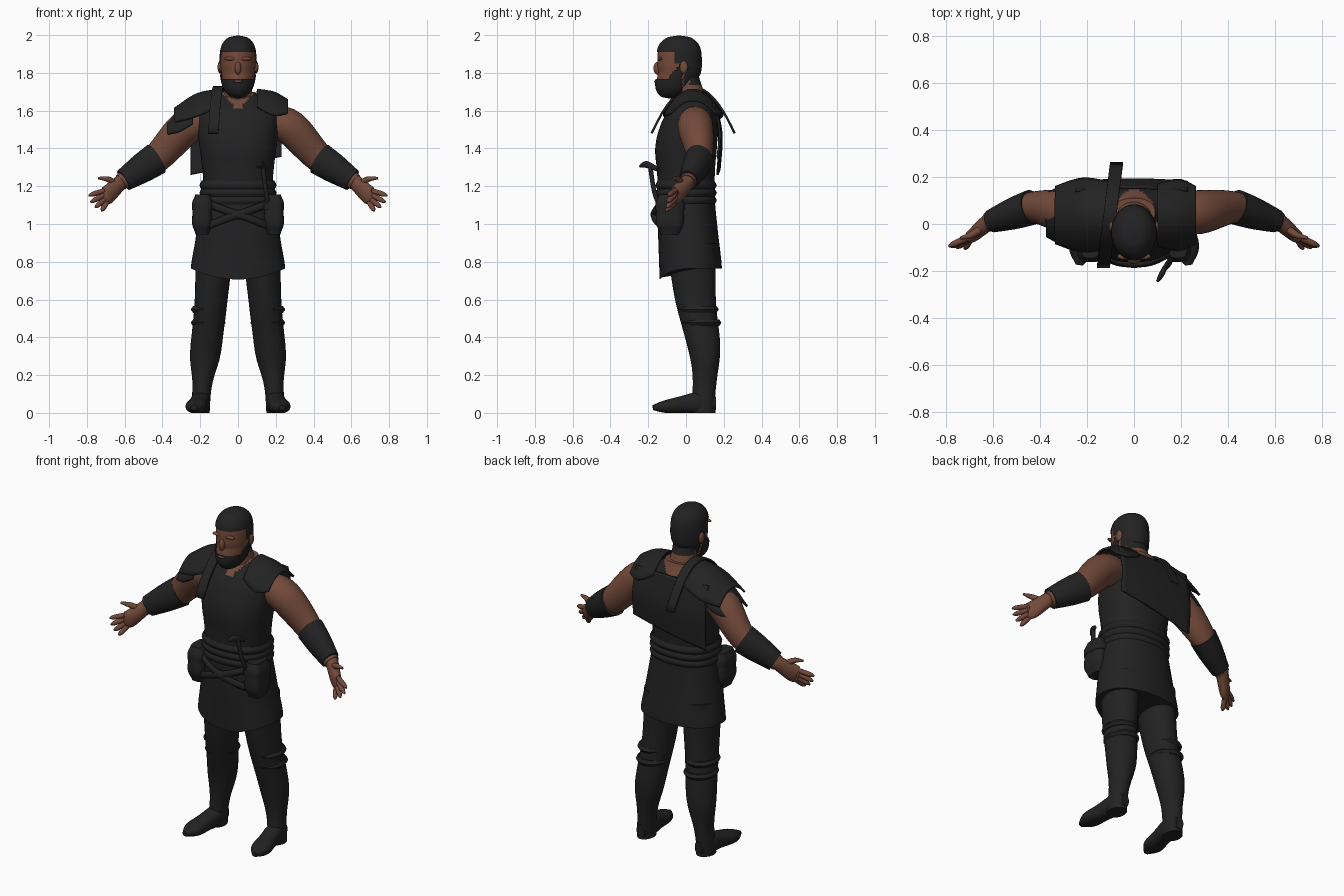
import bpy, bmesh, math
from mathutils import Vector

cube = bpy.data.objects.get("Cube")
if cube:
    bpy.data.objects.remove(cube, do_unlink=True)


def material(name, rgb):
    made = bpy.data.materials.new(name)
    made.use_nodes = True
    made.diffuse_color = (*rgb, 1)
    shader = made.node_tree.nodes["Principled BSDF"]
    shader.inputs["Base Color"].default_value = (*rgb, 1)
    shader.inputs["Roughness"].default_value = 0.9
    return made


SKIN = material("brown skin", (0.17, 0.068, 0.042))
DARK = material("charcoal", (0.016, 0.016, 0.016))


def at(values, t):
    """Smoothly sample evenly spaced numbers or vectors at t from zero to one."""
    if not isinstance(values, (tuple, list)):
        return values
    last = len(values) - 1
    i = min(int(t * last), last - 1)
    f = t * last - i
    a, b, c, d = (values[min(max(k, 0), last)] for k in range(i - 1, i + 3))
    bend = (a * 2 - b * 5 + c * 4 - d) * f * f + (b * 3 - a - c * 3 + d) * f ** 3
    return b + ((c - a) * f + bend) * 0.5


def finish(name, bm, materials):
    mesh = bpy.data.meshes.new(name)
    bm.to_mesh(mesh)
    bm.free()
    for entry in materials:
        mesh.materials.append(entry)
    ob = bpy.data.objects.new(name, mesh)
    bpy.context.collection.objects.link(ob)
    bpy.ops.object.select_all(action="DESELECT")
    ob.select_set(True)
    bpy.context.view_layer.objects.active = ob
    bpy.ops.object.shade_smooth_by_angle(angle=math.radians(45))
    return ob


def skin_over(name, frames, mat, side=1, power=2, sides=32, keep=None, bare=None, move=None):
    """Closed surface through frames of centre, half-axis and half-axis."""
    bm = bmesh.new()
    loops = []
    for centre, u, v in frames:
        loop = []
        for k in range(sides):
            ca, sa = math.cos(math.tau * k / sides), math.sin(math.tau * k / sides)
            q = centre + u * math.copysign(abs(ca) ** (2 / power), ca)
            q += v * math.copysign(abs(sa) ** (2 / power), sa)
            q = move(q) if move else q
            loop.append(bm.verts.new((q.x * side, q.y, max(q.z, 0))))
        loops.append(loop)
    for low, high in zip(loops, loops[1:]):
        for k in range(sides):
            n = (k + 1) % sides
            bm.faces.new((low[k], low[n], high[n], high[k]))
    bm.faces.new(loops[0])
    bm.faces.new(loops[-1])
    bmesh.ops.recalc_face_normals(bm, faces=bm.faces)
    if keep:
        drop = [f for f in bm.faces if not keep(f.calc_center_median())]
        bmesh.ops.delete(bm, geom=drop, context="FACES")
    if bare:
        for f in bm.faces:
            f.material_index = int(bare(f.calc_center_median()))
    return finish(name, bm, [mat, SKIN] if bare else [mat])


def stack(name, low, high, widths, depths, mat, x=0, y=0, steps=32, **options):
    """Level rings from low to high, closer together at the ends."""
    frames = []
    for i in range(steps + 1):
        t = (1 - math.cos(math.pi * i / steps)) / 2
        frames.append((Vector((at(x, t), at(y, t), low + (high - low) * t)),
                       Vector((at(widths, t), 0, 0)), Vector((0, at(depths, t), 0))))
    return skin_over(name, frames, mat, **options)


def tube(name, path, widths, heights, mat, up=(0, 0, 1), steps=20, **options):
    """Rings square to a path; heights lie towards the up direction."""
    path = [Vector(p) for p in path]
    frames = []
    for i in range(steps + 1):
        t = i / steps
        along = at(path, min(t + 0.02, 1)) - at(path, max(t - 0.02, 0))
        u = along.cross(Vector(up)).normalized()
        v = u.cross(along).normalized()
        frames.append((at(path, t), u * at(widths, t), v * at(heights, t)))
    return skin_over(name, frames, mat, **options)


def sheet(name, rows, cells=16):
    """Curved plate through rows of points, given thickness."""
    bm = bmesh.new()
    grid = []
    for i in range(cells + 1):
        column = [at(row, i / cells) for row in rows]
        grid.append([bm.verts.new(at(column, k / cells)) for k in range(cells + 1)])
    for a, b in zip(grid, grid[1:]):
        for k in range(cells):
            bm.faces.new((a[k], a[k + 1], b[k + 1], b[k]))
    solid = finish(name, bm, [DARK]).modifiers.new("thickness", "SOLIDIFY")
    solid.thickness = 0.012
    solid.offset = 0


def ball(name, place, size, mat):
    bm = bmesh.new()
    bmesh.ops.create_uvsphere(bm, u_segments=20, v_segments=12, radius=1)
    ob = finish(name, bm, [mat])
    ob.location, ob.scale = place, size


# Head: a rounded block that narrows and leans forward at the jaw
def skull(name, mat, grow=0, **options):
    ts = [i / 40 for i in range(41)]
    cap = [(1 - abs(2 * t - 1) ** 4) ** 0.5 * (0.8 + 0.2 * min(1, 2 * t)) for t in ts]
    stack(name, 1.672 - grow, 2 - 0.004 + grow / 2, [c * (0.092 + grow) for c in cap],
          [c * (0.115 + grow) for c in cap], mat, steps=64, sides=64,
          y=[-0.037 - 0.12 * max(0, 0.4 - t) for t in ts], **options)


def is_hair(c):
    return c.z > (1.91 if c.y < -0.065 else 1.85 if c.y < -0.01 else 1.735)


def is_beard(c):
    return c.y < -0.02 and c.z < 1.765 + max(0, c.y + 0.1) * 1.2


skull("head", SKIN)
skull("hair", DARK, grow=0.006, keep=is_hair)
skull("beard", DARK, grow=0.009, keep=is_beard)
stack("neck", 1.56, 1.8, (0.13, 0.09, 0.072, 0.07), (0.08, 0.07, 0.065), DARK,
      y=(0.04, 0.03, 0), bare=lambda c: c.z < 1.735 or c.y < 0.02)
ball("nose", (0, -0.152, 1.825), (0.017, 0.02, 0.034), SKIN)
ball("mouth", (0, -0.16, 1.755), (0.026, 0.009, 0.007), SKIN)

# Vest with an open collar
stack("vest", 1.1, 1.7, (0.195, 0.184, 0.19, 0.203, 0.212, 0.205, 0.09),
      (0.15, 0.15, 0.155, 0.163, 0.155, 0.125, 0.06), DARK, y=(0, 0, 0, 0.02, 0.05),
      power=2.3, sides=64, steps=48, bare=lambda c: abs(c.x) < (c.z - 1.605) * 0.95)


# Skirt with a dipped front hem
def hem(q):
    if q.y < 0:
        q.z -= 0.25 * max(0, 1 - q.z) * max(0, 1 - (q.x / 0.25) ** 2)
    return q


stack("skirt", 0.765, 1.17, (0.25, 0.228, 0.207, 0.187), (0.165, 0.158, 0.15), DARK,
      y=(0.025, 0.01, 0), power=2.3, sides=48, move=hem)

# Waist wraps
for i in range(3):
    z = 1.1 + 0.04 * i
    stack("waist_wrap_%d" % (i + 1), z, z + 0.05, (0.192, 0.204, 0.192),
          (0.15, 0.163, 0.15), DARK, power=2.3, steps=8)
ball("sash_knot", (0, -0.17, 1.05), (0.035, 0.018, 0.025), DARK)

# Small hooked tool tucked in the belt
tube("tool_handle", [(0.165, -0.12, 1.06), (0.15, -0.165, 1.16), (0.13, -0.19, 1.31)],
     0.012, 0.012, DARK, up=(1, 0, 0), sides=12)
tube("tool_head", [(0.1, -0.245, 1.305), (0.12, -0.21, 1.315), (0.15, -0.15, 1.29)],
     (0.006, 0.012, 0.006), (0.006, 0.018, 0.012), DARK, sides=12)

SHOULDER, UPPER = Vector((0.14, 0.05, 1.54)), Vector((0.27, 0.05, 1.515))
ELBOW, WRIST = Vector((0.44, 0.07, 1.34)), Vector((0.62, 0.008, 1.222))
KNUCKLES = Vector((0.715, -0.058, 1.147))
HUB = Vector((0.69, -0.05, 1.155))

# Everything that comes in mirrored pairs
for side, word in ((1, "left_"), (-1, "right_")):
    ball(word + "ear", (side * 0.096, -0.012, 1.83), (0.012, 0.022, 0.033), SKIN)
    ball(word + "brow", (side * 0.038, -0.138, 1.875), (0.034, 0.014, 0.01), SKIN)

    # Arm, bracer and hand
    tube(word + "arm", [SHOULDER, UPPER, ELBOW, WRIST], (0.07, 0.094, 0.065, 0.042),
         (0.075, 0.094, 0.076, 0.044), SKIN, side=side)
    tube(word + "bracer", [ELBOW.lerp(WRIST, t) for t in (-0.04, 0.4, 0.92)],
         (0.075, 0.068, 0.05), (0.087, 0.078, 0.06), DARK, side=side)
    tube(word + "palm", [ELBOW.lerp(WRIST, 0.8), WRIST, HUB, KNUCKLES],
         (0.04, 0.036, 0.028, 0.014), (0.042, 0.04, 0.05, 0.034), SKIN, side=side)
    for i, finger in enumerate(("index", "middle", "ring", "little")):
        angle = 0.05 + 0.4 * i
        reach = Vector((math.cos(angle) * 0.1, -0.045 - 0.004 * i, -math.sin(angle) * 0.09))
        root = HUB + reach * 0.1 + Vector((0, 0, 0.025 - 0.018 * i))
        tube(word + finger + "_finger", [root, root.lerp(HUB + reach, 0.6), HUB + reach],
             (0.014, 0.014, 0.013, 0.005), (0.014, 0.014, 0.013, 0.005), SKIN, side=side, sides=12)
    tube(word + "thumb", [(0.64, -0.01, 1.21), (0.69, -0.045, 1.237), (0.74, -0.06, 1.243)],
         (0.018, 0.015, 0.006), (0.02, 0.015, 0.006), SKIN, side=side, sides=12)

    # Leg, knee folds and boot
    stack(word + "leg", 0, 0.9, (0.05, 0.052, 0.08, 0.084, 0.087, 0.094, 0.1),
          (0.06, 0.064, 0.088, 0.103, 0.117, 0.125), DARK, x=(0.2, 0.174, 0.142, 0.125),
          y=(0.09, 0.1, 0.05, 0.03), side=side)
    for part, z, y in (("upper", 0.53, 0.066), ("lower", 0.46, 0.08)):
        stack(word + part + "_knee_fold", z, z + 0.035, (0.08, 0.092, 0.08),
              (0.096, 0.107, 0.096), DARK, x=0.158, y=y, steps=8, side=side)
    tube(word + "boot", [(0.193, 0.158, 0.05), (0.2, 0.05, 0.052), (0.22, -0.08, 0.036),
                         (0.233, -0.174, 0.028)], (0.025, 0.05, 0.05, 0.054, 0.016),
         (0.035, 0.058, 0.046, 0.034, 0.014), DARK, side=side, power=2.4)
    stack(word + "heel", 0, 0.03, 0.046, 0.06, DARK, x=0.197, y=0.095, steps=2, side=side)

    # Hip pouch, its flap and a crossed sash
    stack(word + "pouch", 0.945, 1.15, (0.035, 0.052, 0.052, 0.048, 0.035),
          (0.05, 0.072, 0.074, 0.068, 0.05), DARK, x=0.19, y=-0.085, side=side, power=3.5)
    stack(word + "pouch_flap", 1.075, 1.155, (0.056, 0.055, 0.04), (0.078, 0.076, 0.06), DARK,
          x=0.187, y=-0.085, side=side, power=3.5)
    tube(word + "sash", [(-0.17, -0.115, 1.11), (-0.06, -0.165, 1.07), (0.06, -0.168, 1.03),
                         (0.16, -0.125, 0.99)], 0.013, 0.02, DARK, side=side, sides=12)


# Plates over the shoulders: each row arches from front to back
def arch(x, edge, top, half, lean=0):
    steps = [k / 4 for k in range(-4, 5)]
    return [Vector((x + lean * k, 0.038 + half * k, top - (top - edge) * k * k)) for k in steps]


sheet("right_shoulder_plate", [arch(-0.1, 1.62, 1.71, 0.14), arch(-0.22, 1.57, 1.685, 0.155),
                               arch(-0.335, 1.54, 1.61, 0.12)])
sheet("right_lower_shoulder_plate", [arch(-0.24, 1.53, 1.655, 0.13), arch(-0.31, 1.49, 1.6, 0.12),
                                     arch(-0.372, 1.475, 1.53, 0.09)])
sheet("left_shoulder_plate", [arch(0.1, 1.62, 1.71, 0.13), arch(0.19, 1.575, 1.695, 0.15),
                              arch(0.262, 1.585, 1.655, 0.12)])
sheet("shoulder_strap", [arch(x, 1.48, 1.725, 0.22, 0.028) for x in (-0.13, -0.075)])

# Back panel with a slanted lower edge
sheet("back_panel", [[Vector((x, 0.155 + 0.035 * math.sin(k * 2.4) - 0.2 * x * x,
                              1.64 - k * (0.33 - 0.2 * x))) for k in (0, 0.5, 1)]
                     for x in (-0.25, -0.12, 0, 0.12, 0.23)])
